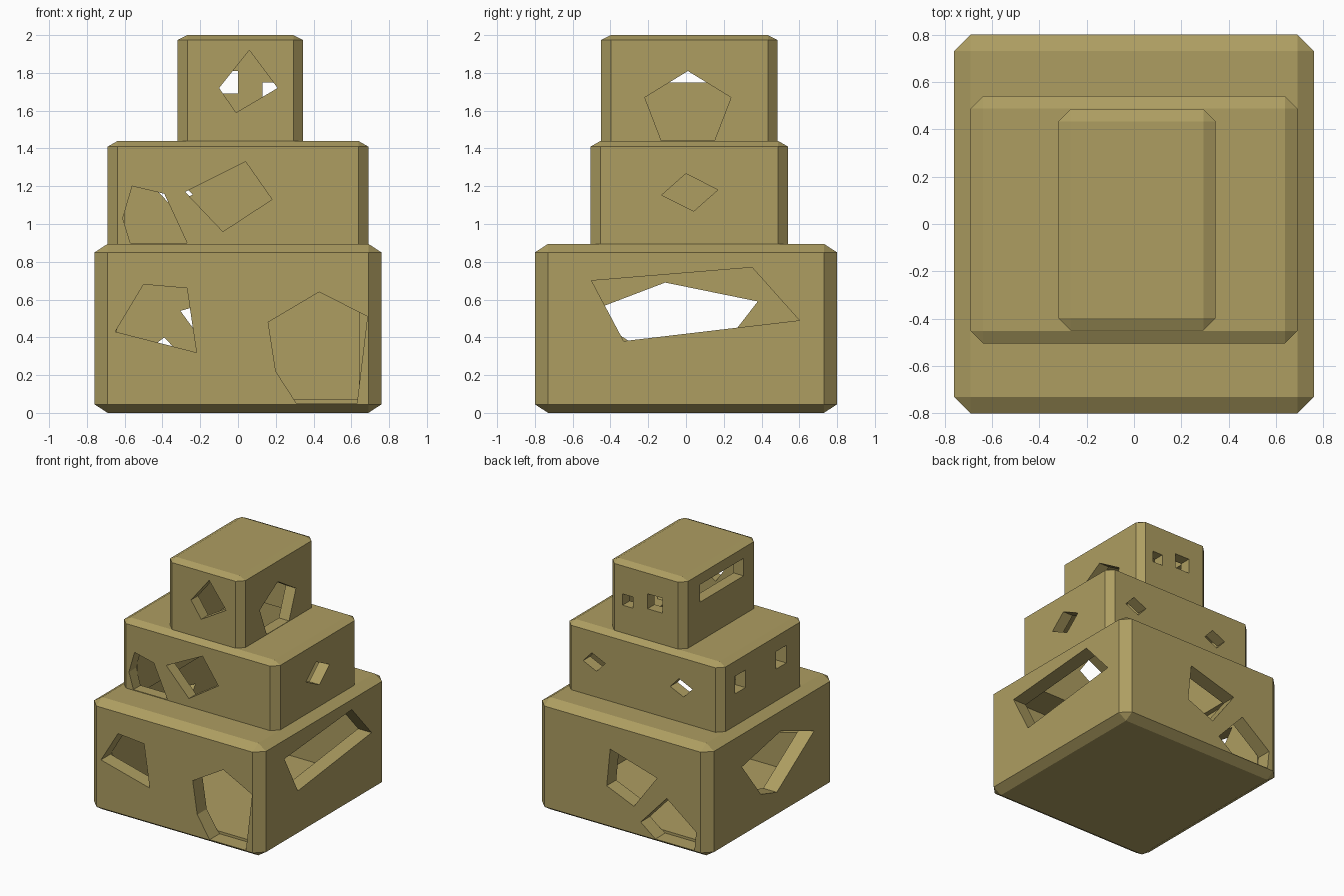
import bpy, bmesh
from math import cos, sin, radians

if "Cube" in bpy.data.objects:
    bpy.data.objects.remove(bpy.data.objects["Cube"])


def make_object(name, bm):
    bmesh.ops.recalc_face_normals(bm, faces=bm.faces)
    me = bpy.data.meshes.new(name)
    bm.to_mesh(me)
    bm.free()
    ob = bpy.data.objects.new(name, me)
    bpy.context.collection.objects.link(ob)
    return ob


def box(name, lo, hi, bevel=0.0, squash=1.0):
    """Box with chamfered edges; squash flattens the chamfer vertically."""
    bm = bmesh.new()
    size = [h - l for l, h in zip(lo, hi)]
    bmesh.ops.create_cube(bm, size=1)
    bmesh.ops.scale(bm, vec=(size[0], size[1], size[2] / squash), verts=bm.verts)
    if bevel:
        bmesh.ops.bevel(bm, geom=bm.edges[:], offset=bevel, segments=1,
                        affect='EDGES', profile=0.5)
    bmesh.ops.scale(bm, vec=(1, 1, squash), verts=bm.verts)
    bmesh.ops.translate(bm, vec=[(l + h) / 2 for l, h in zip(lo, hi)], verts=bm.verts)
    return make_object(name, bm)


class Tier:
    """A chamfered storey and the room inside it, open to the storey below."""

    def __init__(self, name, lo, hi, bevel, squash, wall, floor):
        self.lo, self.hi, self.wall = lo, hi, wall
        self.body = box(name, lo, hi, bevel, squash)
        self.room = box(name + "_room", (lo[0] + wall, lo[1] + wall, floor),
                        (hi[0] - wall, hi[1] - wall, hi[2] - wall * squash))

    def cut(self, side, pts):
        """Prism through one wall, from an outline of (along wall, height)."""
        axis = 'xy'.index('x' if side in ('left', 'right') else 'y')
        sign = 1 if side in ('right', 'back') else -1
        face = (self.hi if sign > 0 else self.lo)[axis]
        rings = []
        for d in (face + sign * 0.04, face - sign * (self.wall + 0.004)):
            rings.append([cutters.verts.new((d, u, v) if axis == 0 else (u, d, v))
                          for u, v in pts])
            cutters.faces.new(rings[-1])
        a, b = rings
        for i in range(len(a)):
            cutters.faces.new((a[i - 1], a[i], b[i], b[i - 1]))


def gon(n, u, v, ru, rv, turn):
    """Stretched regular outline."""
    angles = [radians(turn + 360 * i / n) for i in range(n)]
    return [(u + ru * cos(t), v + rv * sin(t)) for t in angles]


def rect(u0, u1, v0, v1):
    return [(u0, v0), (u1, v0), (u1, v1), (u0, v1)]


# Three stacked tiers
cutters = bmesh.new()
low = Tier("tower", (-.76, -.8, 0), (.76, .8, .895), .07, .65, .12, .07)
mid = Tier("middle_tier", (-.69, -.505, .835), (.69, .54, 1.44), .053, .57, .09, .8)
top = Tier("upper_tier", (-.32, -.45, 1.395), (.345, .485, 2), .052, .5, .09, 1.35)

# Lower tier windows and doorways
low.cut('front', [(-.5, .68), (-.27, .66), (-.22, .32), (-.65, .43)])
low.cut('front', [(.16, .48), (.43, .64), (.685, .51), (.63, .05), (.31, .05), (.2, .22)])
low.cut('right', [(-.5, .7), (.35, .77), (.6, .49), (-.33, .38)])
low.cut('left', [(.38, .59), (-.11, .69), (-.53, .53), (-.06, .22), (.14, .28)])
low.cut('back', [(.11, .66), (-.305, .54), (-.1, .26), (.14, .36)])
low.cut('back', [(-.16, .15), (-.39, .4), (-.65, .2), (-.635, .05), (-.29, .05)])

# Middle tier
mid.cut('front', [(-.28, 1.17), (.04, 1.33), (.18, 1.13), (-.08, .96)])
mid.cut('front', [(-.56, 1.2), (-.39, 1.16), (-.27, .9), (-.57, .9), (-.61, 1.03)])
mid.cut('right', gon(4, .02, 1.167, .15, .1, 8))
for u in (-.337, .433):
    mid.cut('back', gon(4, u, 1.17, .1, .07, -12))
for u in (-.28, .235):
    mid.cut('left', rect(u, u + .13, 1.15, 1.29))

# Upper tier
top.cut('front', [(.06, 1.92), (.21, 1.72), (-.01, 1.59), (-.1, 1.72)])
top.cut('right', gon(5, .01, 1.607, .24, .203, 90))
top.cut('left', rect(-.27, .28, 1.75, 1.89))
top.cut('back', rect(-.13, 0, 1.69, 1.81))
top.cut('back', rect(.13, .22, 1.66, 1.75))
windows = make_object("window_cutters", cutters)

# Join the tiers, hollow them and cut the openings
tower = low.body
steps = [(t.body, 'UNION') for t in (mid, top)]
steps += [(ob, 'DIFFERENCE') for ob in (low.room, mid.room, top.room, windows)]
for ob, op in steps:
    ob.hide_render = True
    m = tower.modifiers.new(ob.name, 'BOOLEAN')
    m.operation, m.solver, m.object = op, 'EXACT', ob
deps = bpy.context.evaluated_depsgraph_get()
mesh = bpy.data.meshes.new_from_object(tower.evaluated_get(deps))
tower.modifiers.clear()
tower.data = mesh
for ob, _ in steps:
    bpy.data.objects.remove(ob, do_unlink=True)

# Sandstone colour
mat = bpy.data.materials.new("sandstone")
mat.diffuse_color = (.42, .34, .12, 1)
mat.use_nodes = True
mat.node_tree.nodes["Principled BSDF"].inputs["Base Color"].default_value = mat.diffuse_color
mesh.materials.clear()
mesh.materials.append(mat)
